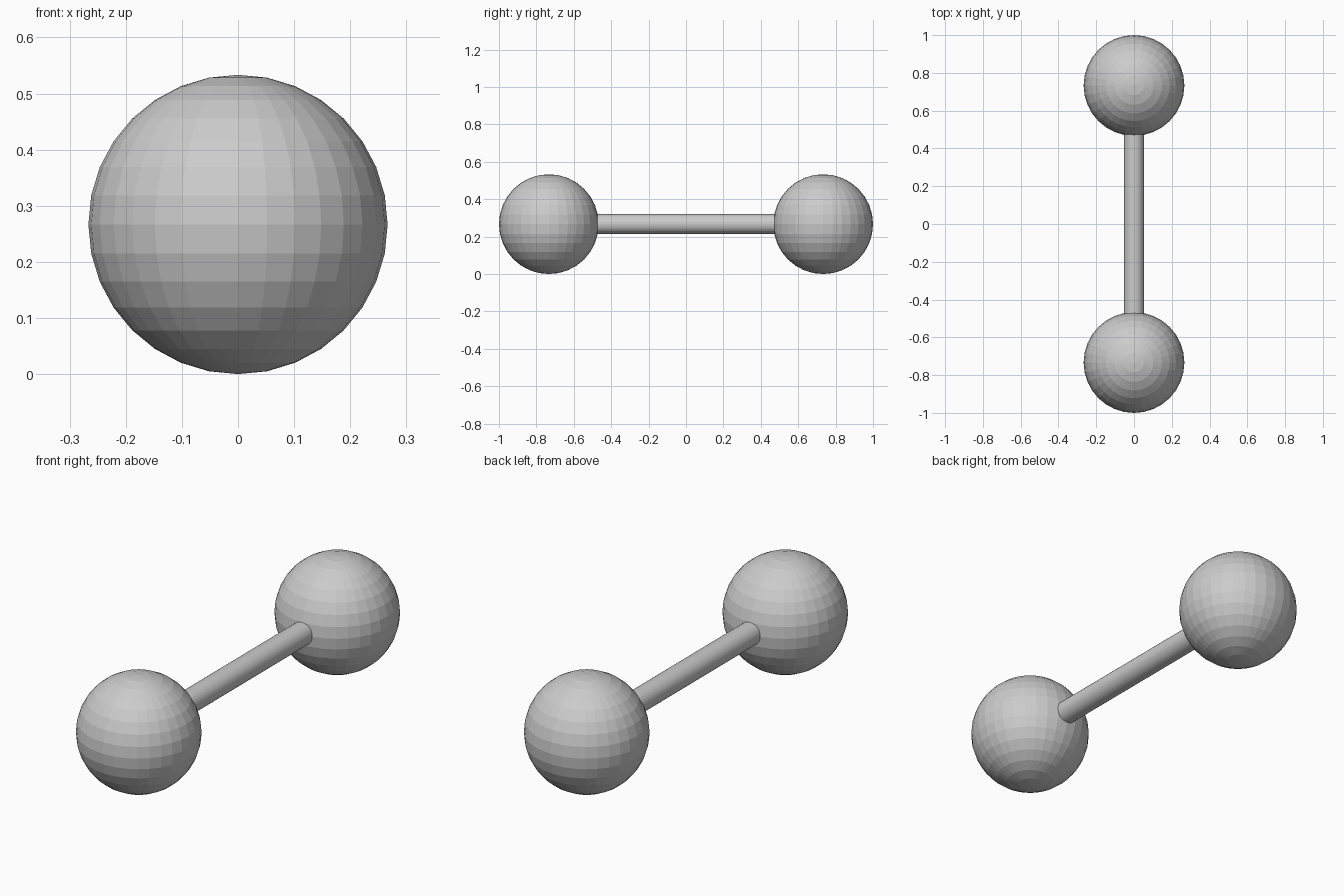
import bpy
import math

if "Cube" in bpy.data.objects:
    bpy.data.objects.remove(bpy.data.objects["Cube"])

R = 0.2667          # ball radius
Y = 1 - R           # ball centre distance from the middle
ROD_R = 0.053

# Faceted end balls
for name, side in (("front_ball", -1), ("back_ball", 1)):
    bpy.ops.mesh.primitive_uv_sphere_add(
        segments=32, ring_count=16, radius=R, location=(0, side * Y, R))
    bpy.context.object.name = name

# Connecting rod, running between the ball centres
bpy.ops.mesh.primitive_cylinder_add(
    vertices=32, radius=ROD_R, depth=2 * Y,
    location=(0, 0, R), rotation=(math.pi / 2, 0, 0))
bpy.context.object.name = "connecting_rod"
